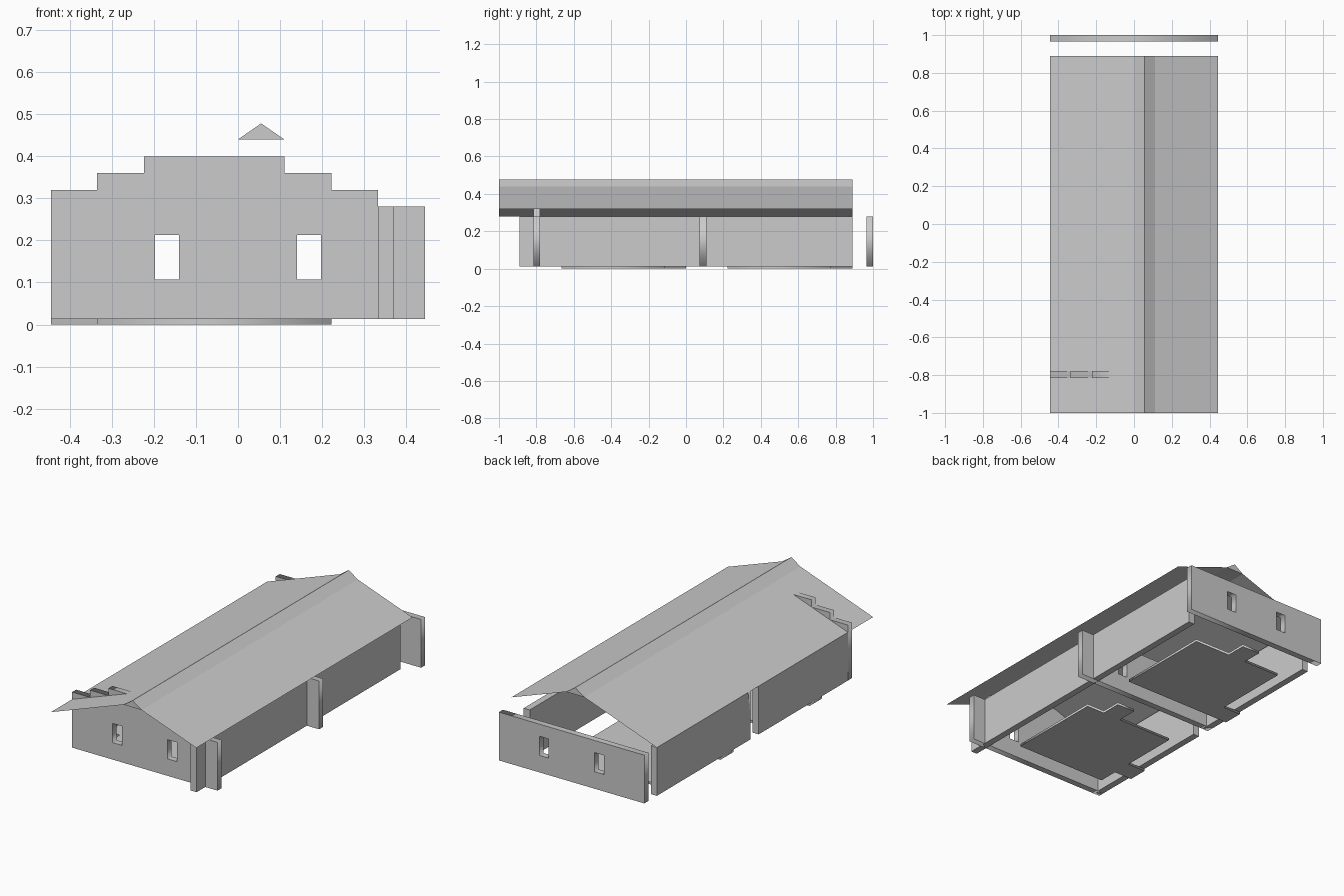
import bpy, bmesh
from math import pi

if "Cube" in bpy.data.objects:
    bpy.data.objects.remove(bpy.data.objects["Cube"])

T = 0.0175           # half wall thickness
BASE, TOP = 0.013, 0.28


def plate(name, outlines, half, loc, upright=False):
    """Extruded flat profile; extra outlines become holes."""
    cu = bpy.data.curves.new(name, 'CURVE')
    cu.dimensions = '2D'
    cu.fill_mode = 'BOTH'
    cu.extrude = half
    for pts in outlines:
        s = cu.splines.new('POLY')
        s.points.add(len(pts) - 1)
        for p, (a, b) in zip(s.points, pts):
            p.co = (a, b, 0, 1)
        s.use_cyclic_u = True
    ob = bpy.data.objects.new(name, cu)
    ob.location = loc
    if upright:
        ob.rotation_euler = (pi / 2, 0, 0)
    bpy.context.collection.objects.link(ob)
    return ob


def rect(x0, x1, y0, y1):
    return [(x0, y0), (x1, y0), (x1, y1), (x0, y1)]


def mesh(name, verts, faces):
    me = bpy.data.meshes.new(name)
    me.from_pydata(verts, [], faces)
    ob = bpy.data.objects.new(name, me)
    bpy.context.collection.objects.link(ob)
    return ob


def box(name, x0, x1, y0, y1, z0, z1):
    bm = bmesh.new()
    bmesh.ops.create_cube(bm, size=1)
    for v in bm.verts:
        v.co = ((x0 + x1) / 2 + v.co.x * (x1 - x0),
                (y0 + y1) / 2 + v.co.y * (y1 - y0),
                (z0 + z1) / 2 + v.co.z * (z1 - z0))
    me = bpy.data.meshes.new(name)
    bm.to_mesh(me)
    bm.free()
    bpy.context.collection.objects.link(bpy.data.objects.new(name, me))


# cross walls with two windows each; the front one has a stepped gable
windows = [rect(-0.197, -0.14, 0.107, 0.213), rect(0.14, 0.197, 0.107, 0.213)]
stepped = [(-0.445, BASE), (0.445, BASE), (0.445, TOP), (0.333, TOP), (0.333, 0.32),
           (0.222, 0.32), (0.222, 0.36), (0.111, 0.36), (0.111, 0.40), (-0.223, 0.40),
           (-0.223, 0.36), (-0.335, 0.36), (-0.335, 0.32), (-0.445, 0.32)]
flat = rect(-0.445, 0.445, BASE, TOP)
for name, prof, y in (("front_wall", stepped, -0.797),
                      ("partition_wall", flat, 0.091),
                      ("back_wall", flat, 0.9825)):
    plate(name, [prof] + windows, T, (0, y, 0), True)

# long side walls
box("right_wall", 0.333, 0.37, -0.89, 0.89, BASE, TOP)
box("left_wall_front", -0.445, -0.408, -0.80, 0.0, BASE, TOP)
box("left_wall_back", -0.445, -0.408, 0.073, 0.89, BASE, TOP)

# floor slabs with entrance tabs
floor_front = [(-0.335, -0.665), (0.222, -0.665), (0.222, -0.115), (0.111, -0.115),
               (0.111, 0), (0, 0), (0, -0.115), (-0.335, -0.115),
               (-0.335, -0.445), (-0.445, -0.445), (-0.445, -0.555), (-0.335, -0.555)]
floor_back = [(-0.445, 0.222), (0.222, 0.222), (0.222, 0.775), (0, 0.775), (0, 0.89),
              (-0.111, 0.89), (-0.111, 0.775), (-0.335, 0.775), (-0.335, 0.335),
              (-0.445, 0.335)]
plate("front_floor", [floor_front], BASE / 2, (0, 0, BASE / 2))
plate("back_floor", [floor_back], BASE / 2, (0, 0, BASE / 2))

# thin roof slopes and the ridge cap
Y0, Y1 = -1.0, 0.89


def slope(name, a, b):
    mesh(name, [(a[0], Y0, a[1]), (b[0], Y0, b[1]), (b[0], Y1, b[1]), (a[0], Y1, a[1])],
         [(0, 1, 2, 3)])


slope("left_roof", (-0.445, 0.28), (0, 0.44))
slope("right_roof", (0.11, 0.44), (0.445, 0.32))
cap = [(0, 0.44), (0.11, 0.44), (0.055, 0.478)]
mesh("ridge_cap", [(x, y, z) for y in (Y0, Y1) for x, z in cap],
     [(0, 1, 2), (5, 4, 3), (0, 3, 4, 1), (1, 4, 5, 2), (2, 5, 3, 0)])
